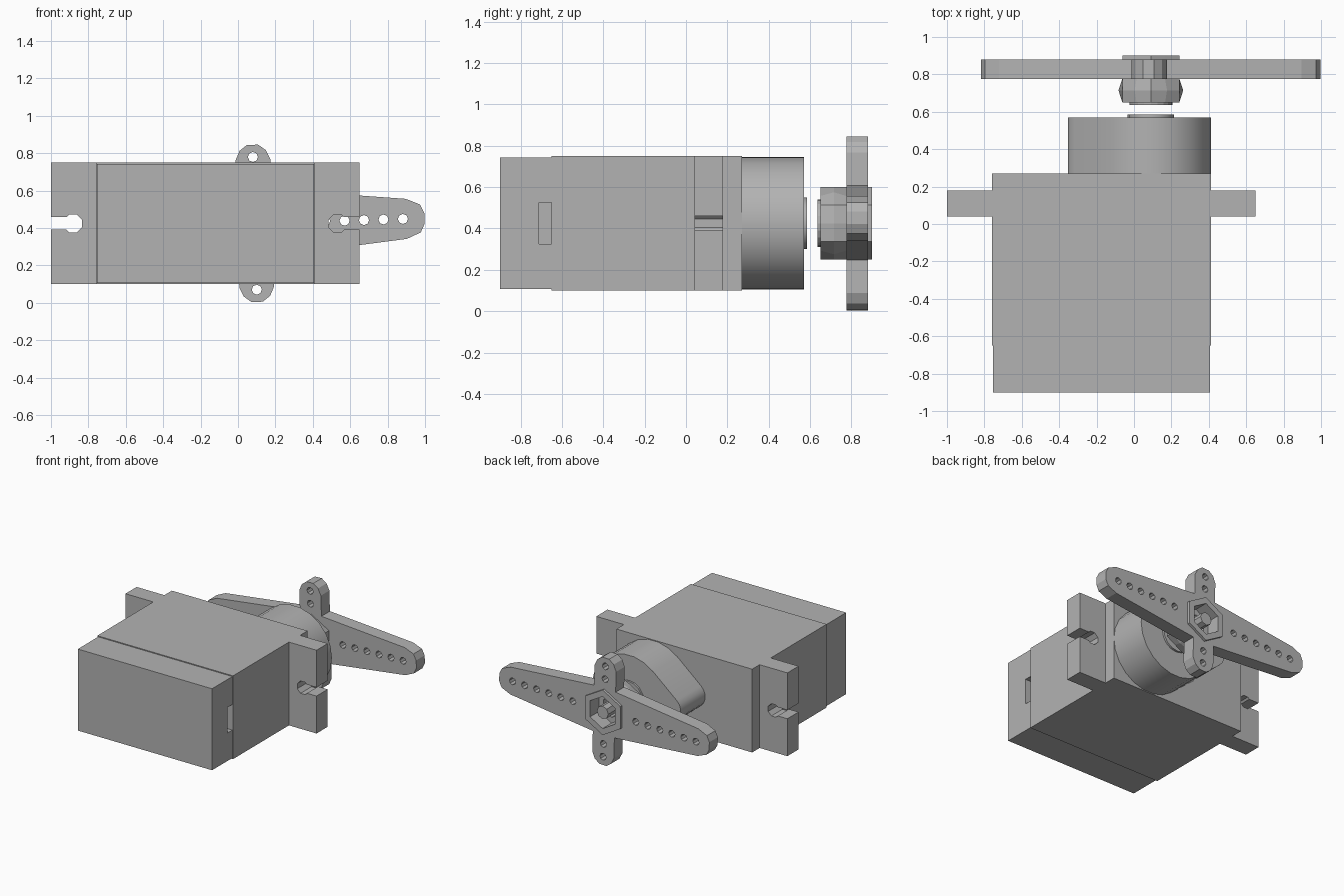
import bpy, bmesh, math
from mathutils import Matrix, Vector

cube = bpy.data.objects.get("Cube")
if cube:
    bpy.data.objects.remove(cube, do_unlink=True)

grey = bpy.data.materials.new("plain grey")
grey.use_nodes = True
grey.diffuse_color = (0.45, 0.45, 0.45, 1)
grey.node_tree.nodes["Principled BSDF"].inputs["Base Color"].default_value = (0.45, 0.45, 0.45, 1)

CX, CZ = 0.09, 0.425            # output axis
TILT = math.radians(1.7)        # slight turn of the horn


def ring(x, z, r, n, start=0.0):
    """Regular polygon in the x-z plane."""
    return [(x + r * math.cos(start + math.tau * i / n),
             z + r * math.sin(start + math.tau * i / n)) for i in range(n)]


def rect(x0, x1, z0, z1):
    return [(x0, z0), (x1, z0), (x1, z1), (x0, z1)]


def loft(bm, layers):
    """Skin a closed solid through (y, outline) layers."""
    rows = [[bm.verts.new((x, y, z)) for x, z in pts] for y, pts in layers]
    for a, b in zip(rows, rows[1:]):
        for i in range(len(a)):
            j = (i + 1) % len(a)
            bm.faces.new((a[i], a[j], b[j], b[i]))
    bm.faces.new(rows[0])
    bm.faces.new(rows[-1])


def make(name, *solids):
    """Each solid is a list of (y, outline) layers."""
    bm = bmesh.new()
    for layers in solids:
        loft(bm, layers)
    bmesh.ops.recalc_face_normals(bm, faces=bm.faces)
    mesh = bpy.data.meshes.new(name)
    bm.to_mesh(mesh)
    bm.free()
    mesh.materials.append(grey)
    obj = bpy.data.objects.new(name, mesh)
    bpy.context.collection.objects.link(obj)
    return obj


def cut(obj, *solids):
    """Subtract solids and bake the result."""
    cutter = make("cutter", *solids)
    cutter.hide_render = True
    mod = obj.modifiers.new("cut", "BOOLEAN")
    mod.operation, mod.solver, mod.object = "DIFFERENCE", "EXACT", cutter
    deps = bpy.context.evaluated_depsgraph_get()
    baked = bpy.data.meshes.new_from_object(obj.evaluated_get(deps))
    obj.modifiers.clear()
    obj.data = baked
    bpy.data.objects.remove(cutter, do_unlink=True)


def prism(y0, y1, pts):
    return [(y0, pts), (y1, pts)]


def smooth(obj, angle):
    bpy.ops.object.select_all(action="DESELECT")
    obj.select_set(True)
    bpy.context.view_layer.objects.active = obj
    bpy.ops.object.shade_smooth_by_angle(angle=math.radians(angle))


# Case and its slightly smaller end cover with a cable opening
make("case", prism(-0.65, 0.27, rect(-0.76, 0.412, 0.10, 0.75)))
cover = make("end_cover", prism(-0.9, -0.645, rect(-0.753, 0.406, 0.107, 0.743)))
cut(cover, prism(-0.71, -0.64, rect(0.35, 0.5, 0.325, 0.525)))

# Mounting tabs with keyhole slots
for name, inner, outer in (("right_tab", -0.74, -1.0), ("left_tab", 0.39, 0.65)):
    side = 1 if outer > 0 else -1
    tab = make(name, prism(0.04, 0.178, rect(min(inner, outer), max(inner, outer), 0.10, 0.75)))
    hole_x = outer - side * 0.118
    slot = rect(*sorted((hole_x, outer + side * 0.1)), 0.392, 0.46)
    cut(tab, prism(0, 0.25, slot))
    cut(tab, prism(0, 0.25, ring(hole_x, CZ, 0.052, 8, math.pi / 8)))

# Gear housing: large round joined by tangents to a small lobe
SEG = 16
lean = math.acos((0.32 - 0.1) / 0.345)
outline = []
for x, r, a0, a1 in ((CX, 0.322, lean - math.pi, math.pi - lean),
                     (-0.255, 0.1, math.pi - lean, math.pi + lean)):
    steps = SEG if r > 0.2 else 5
    outline += [(x + r * math.cos(a0 + (a1 - a0) * i / steps),
                 CZ + r * math.sin(a0 + (a1 - a0) * i / steps)) for i in range(steps + 1)]
smooth(make("gear_housing", prism(0.26, 0.57, outline)), 35)

# Output shaft with collar and screw bore
shaft = make("output_shaft", prism(0.56, 0.585, ring(CX, CZ, 0.125, 16)),
             prism(0.58, 0.78, ring(CX, CZ, 0.105, 16)))
cut(shaft, prism(0.68, 0.9, ring(CX, CZ, 0.05, 8)))
smooth(shaft, 30)
make("shaft_ridge", prism(0.635, 0.655, ring(CX, CZ, 0.115, 20)))


# Hexagonal hub, bulging below the arms
def hub_ring(flat):
    return [(CX + r * math.cos(a), CZ + r * math.sin(a))
            for a, r in ((math.pi / 6 * (i + 1), flat if i % 2 else 0.176) for i in range(12))]


hexagon = hub_ring(0.1525)
hub = make("horn_hub", [(0.65, hexagon), (0.715, hub_ring(0.173)), (0.775, hexagon), (0.9, hexagon)])
cut(hub, prism(0.79, 0.95, ring(CX, CZ, 0.125, 6, math.pi / 6)))
cut(hub, prism(0.72, 0.95, ring(CX, CZ, 0.08, 6, math.pi / 6)))

# Four-armed horn from one mirrored quarter outline
quarter = [(0.907, 0.03), (0.885, 0.075), (0.81, 0.107), (0.093, 0.18),
           (0.093, 0.34), (0.07, 0.39), (0.03, 0.42)]
cross = (quarter + [(-x, z) for x, z in reversed(quarter)] +
         [(-x, -z) for x, z in quarter] + [(x, -z) for x, z in reversed(quarter)])


def turned(pts):
    rot = Matrix.Rotation(TILT, 2)
    return [tuple(rot @ Vector(p) + Vector((CX, CZ))) for p in pts]


horn = make("horn_arms", prism(0.775, 0.88, turned(cross)))
holes = [(s * (0.272 + 0.104 * i), 0) for s in (-1, 1) for i in range(6)]
holes += [(0, s * d) for s in (-1, 1) for d in (0.255, 0.355)]
cut(horn, *[prism(0.7, 0.95, turned(ring(x, z, 0.027, 8))) for x, z in holes])
cut(horn, prism(0.7, 0.95, ring(CX, CZ, 0.15, 6, math.pi / 6)))
